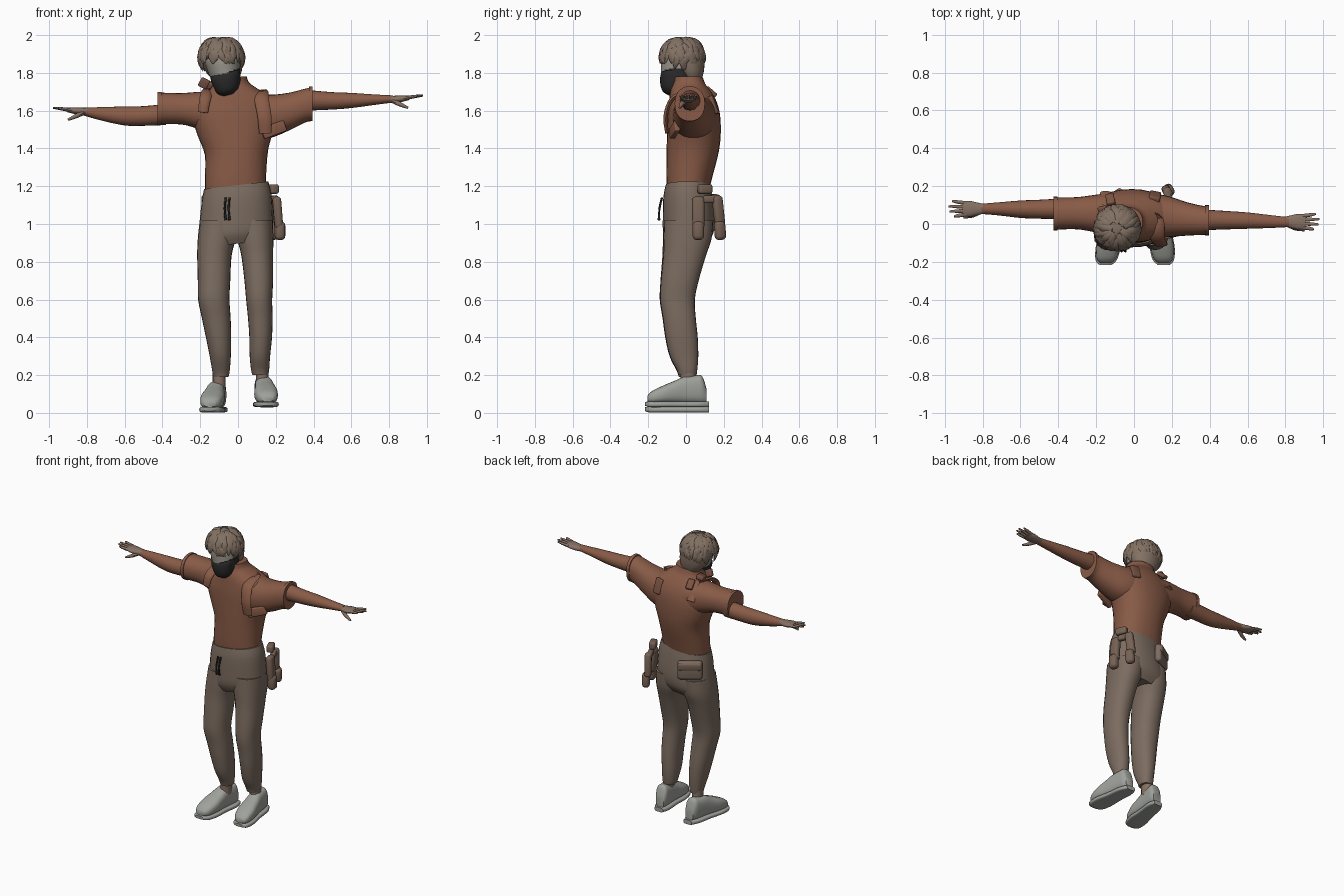
import bpy, bmesh, math, random
from mathutils import Vector, Matrix

random.seed(4)


def mat(name, r, g, b):
    m = bpy.data.materials.new(name)
    m.diffuse_color = (r, g, b, 1)
    return m


SHIRT = mat("rust brown", .25, .105, .063)
STRAP = mat("dark rust", .19, .085, .055)
PANTS = mat("taupe", .2, .15, .117)
POUCH = mat("pouch brown", .185, .122, .09)
HAIR = mat("ash brown hair", .225, .165, .125)
MASK = mat("black", .022, .022, .022)
SKIN = mat("hand skin", .24, .165, .125)
FACE = mat("pale face", .31, .29, .25)
SHOE = mat("light grey", .35, .36, .33)


def smooth(rows, k=4):
    """Catmull-Rom resampling of a list of equal-length tuples."""
    out = []
    for i in range(len(rows) - 1):
        a, b, c, d = (rows[max(i - 1, 0)], rows[i], rows[i + 1], rows[min(i + 2, len(rows) - 1)])
        for s in range(k):
            t = s / k
            out.append(tuple(q + .5 * t * (r - p + t * (2 * p - 5 * q + 4 * r - w + t * (3 * (q - r) + w - p)))
                             for p, q, r, w in zip(a, b, c, d)))
    return out + [rows[-1]]


def ring(c, u, v, n, e):
    f = lambda x: math.copysign(abs(x) ** e, x)
    return [Vector(c) + Vector(u) * f(math.cos(2 * math.pi * i / n)) + Vector(v) * f(math.sin(2 * math.pi * i / n))
            for i in range(n)]


def finish(bm, name, mats):
    bmesh.ops.recalc_face_normals(bm, faces=bm.faces)
    me = bpy.data.meshes.new(name)
    bm.to_mesh(me)
    bm.free()
    for m in mats:
        me.materials.append(m)
    ob = bpy.data.objects.new(name, me)
    bpy.context.collection.objects.link(ob)
    bpy.ops.object.select_all(action='DESELECT')
    ob.select_set(True)
    bpy.context.view_layer.objects.active = ob
    bpy.ops.object.shade_smooth_by_angle(angle=math.radians(45))
    return ob


def skin(name, parts, *mats):
    """Bridge each list of rings into a capped tube."""
    bm = bmesh.new()
    for rings in parts:
        vs = [[bm.verts.new(p) for p in r] for r in rings]
        n = len(vs[0])
        for a, b in zip(vs, vs[1:]):
            for i in range(n):
                bm.faces.new((a[i], a[(i + 1) % n], b[(i + 1) % n], b[i]))
        bm.faces.new(vs[0])
        bm.faces.new(vs[-1])
    return finish(bm, name, mats)


def loft(rows, axis, n=28, e=.9, k=4, tilt=0):
    """Rows are (x, y, z, half size a, half size b), rings square to an axis."""
    out = []
    for x, y, z, a, b in smooth(rows, k):
        u, v = {'z': ((a, 0, tilt * a), (0, b, 0)), 'x': ((0, a, 0), (0, 0, b)), 'y': ((a, 0, 0), (0, 0, b))}[axis]
        out.append(ring((x, y, z), u, v, n, e))
    return out


def tube(rows, n=8, k=2, up=(0, 0, 1)):
    """Rings square to the path: a is the sideways and b the other half size."""
    rows, out = smooth(rows, k), []
    for i, r in enumerate(rows):
        t = (Vector(rows[min(i + 1, len(rows) - 1)][:3]) - Vector(rows[max(i - 1, 0)][:3])).normalized()
        s = t.cross(Vector(up))
        s = s.normalized() if s.length > .05 else Vector((1, 0, 0))
        out.append(ring(r[:3], s * r[3], s.cross(t) * r[4], n, 1))
    return out


def box(name, loc, size, m, rot=(0, 0, 0), bevel=.012):
    bm = bmesh.new()
    bmesh.ops.create_cube(bm, size=1)
    bmesh.ops.scale(bm, vec=size, verts=bm.verts)
    bmesh.ops.bevel(bm, geom=bm.edges[:], offset=bevel, segments=3, profile=.5, affect='EDGES')
    ob = finish(bm, name, [m])
    ob.location, ob.rotation_euler = loc, rot
    return ob


# Shirt body, high collar and two short sleeves
skin("shirt_body", [loft([(-.013, .01, 1.17, .162, .11), (-.013, .018, 1.25, .162, .122), (-.008, .035, 1.38, .168, .138),
                          (-.012, .042, 1.48, .2, .142), (-.015, .042, 1.58, .225, .138), (-.018, .036, 1.65, .2, .125),
                          (-.028, .025, 1.7, .14, .108), (-.038, .015, 1.74, .098, .088),
                          (-.042, .01, 1.775, .088, .08)], 'z', tilt=.08)], SHIRT)
skin("sleeve_left", [loft([(-.08, .05, 1.58, .12, .12), (-.2, .055, 1.6, .1, .1), (-.3, .057, 1.61, .085, .083),
                           (-.422, .055, 1.612, .085, .084)], 'x')], SHIRT)
skin("sleeve_right", [loft([(.06, .045, 1.57, .12, .13), (.17, .04, 1.57, .11, .115), (.27, .028, 1.595, .09, .1),
                            (.35, .02, 1.625, .078, .09), (.39, .02, 1.635, .076, .088)], 'x')], SHIRT)
skin("cuff_bands", [loft([(-.425, .055, 1.612, .089, .088), (-.405, .055, 1.612, .089, .088)], 'x', k=1),
                    loft([(.375, .02, 1.635, .08, .092), (.395, .02, 1.637, .08, .092)], 'x', k=1)], SHIRT)

# Long-sleeved arms
skin("arms", [loft([(-.38, .08, 1.58, .055, .056), (-.5, .078, 1.572, .05, .052), (-.6, .078, 1.572, .046, .05),
                    (-.72, .08, 1.583, .034, .036), (-.82, .08, 1.595, .026, .02)], 'x', 20, 1),
              loft([(.36, .022, 1.655, .055, .055), (.5, .02, 1.652, .048, .046), (.6, .018, 1.654, .043, .04),
                    (.72, .013, 1.658, .034, .028), (.82, .01, 1.662, .026, .019)], 'x', 20, 1)], SHIRT)


# Hands: palm, four fingers and thumb
def hand(name, s, y, z, rise):
    parts = [loft([(s * .79, y, z, .024, .018), (s * .83, y, z, .034, .019), (s * .87, y, z + rise * .2, .042, .017),
                   (s * .905, y, z + rise * .4, .036, .012)], 'x', 16, .9)]
    for i, length in enumerate((.95, .975, .98, .96)):
        o = (i - 1.5) * .02
        parts.append(tube([(s * .885, y + o, z + rise * .3, .01, .01), (s * .93, y + o * 1.2, z + rise * .7, .0095, .009),
                           (s * length, y + o * 1.35, z + rise, .005, .005)]))
    parts.append(tube([(s * .815, y - .015, z - .005, .014, .013), (s * .855, y - .035, z - .025, .012, .012),
                       (s * .9, y - .045, z - .045, .006, .006)]))
    skin(name, parts, SKIN)


hand("hand_left", -1, .08, 1.597, .018)
hand("hand_right", 1, .012, 1.66, .02)

# Trousers: hips and two legs
skin("trouser_hips", [loft([(-.01, .01, 1.205, .17, .118), (-.008, .01, 1.14, .184, .13), (-.01, .015, 1.03, .194, .138),
                            (-.014, .012, .95, .196, .132), (-.015, .005, .895, .17, .1)], 'z', tilt=.12)], PANTS)
skin("trouser_legs", [
    loft([(-.1, .013, 1.02, .1, .13), (-.113, .005, .92, .1, .127), (-.125, -.012, .83, .091, .113),
          (-.127, -.035, .7, .086, .1), (-.128, -.047, .6, .083, .092), (-.115, -.037, .5, .076, .087),
          (-.103, -.025, .4, .067, .085), (-.094, -.012, .3, .056, .075), (-.09, .005, .22, .046, .053),
          (-.09, .008, .19, .04, .046)], 'z', 24),
    loft([(.085, .015, 1.02, .1, .13), (.092, .008, .92, .095, .127), (.102, -.008, .83, .084, .113),
          (.11, -.033, .7, .076, .1), (.112, -.045, .6, .069, .092), (.118, -.035, .5, .065, .087),
          (.12, -.023, .4, .06, .085), (.116, -.01, .3, .054, .075), (.117, .005, .23, .048, .055),
          (.118, .008, .2, .042, .048)], 'z', 24)], PANTS)
skin("drawstrings", [tube([(x, -.127, 1.14, .006, .006), (x - .005, -.141, 1.08, .006, .006),
                           (x, -.143, 1.02, .007, .007)]) for x in (-.065, -.045)], MASK)

# Ankles and shoes
skin("ankles", [loft([(x, .012, .12, .034, .04), (x, .01, .23, .034, .04)], 'z', 16)
                for x in (-.1, .128)], SKIN)


def shoe(name, toe, heel, base):
    def at(rows):
        return [(heel + (toe - heel) * (.11 - y) / .32, y, base + (lo + hi) / 2, w, (hi - lo) / 2)
                for y, lo, hi, w in rows]
    skin(name, [loft(at([(-.205, .03, .06, .03), (-.18, .02, .085, .052), (-.12, .02, .115, .062), (-.06, .02, .14, .056),
                         (-.01, .02, .162, .05), (.05, .02, .168, .046), (.085, .02, .165, .042), (.108, .025, .1, .03)]),
                     'y', 24, .75)], SHOE)
    skin(name + "_sole", [loft(at([(-.217, .008, .028, .03), (-.19, 0, .03, .056), (-.12, 0, .03, .066),
                                   (-.03, 0, .03, .056), (.07, 0, .03, .052), (.122, 0, .03, .032)]), 'y', 24, .5)], SHOE)


shoe("shoe_left", -.15, -.1, .002)
shoe("shoe_right", .157, .128, .03)

# Head: pale face with the lower front covered by a black mask
head = skin("head", [loft([(-.035, .01, 1.7, .06, .06), (-.05, -.035, 1.715, .058, .08), (-.062, -.04, 1.76, .076, .09),
                           (-.075, -.032, 1.81, .086, .1), (-.085, -.025, 1.87, .092, .105),
                           (-.092, -.02, 1.93, .08, .085), (-.095, -.02, 1.97, .04, .04)], 'z', 40, 1, 8)], FACE, MASK, HAIR)
for p in head.data.polygons:
    c = p.center
    if c.z < 1.795 + .35 * (c.x + .08):
        p.material_index = 1
skin("mask", [loft([(-.05, -.062, 1.683, .03, .03), (-.055, -.07, 1.705, .055, .055), (-.063, -.075, 1.75, .07, .062),
                    (-.07, -.072, 1.79, .075, .062), (-.073, -.068, 1.805, .06, .05)], 'z', 24, 1, tilt=.25)], MASK)

# Hair: a core and many overlapping tapered locks
skin("hair_core", [loft([(-.065, .035, 1.755, .06, .045), (-.075, .025, 1.8, .092, .068), (-.083, .01, 1.85, .108, .088),
                         (-.09, -.015, 1.89, .113, .11), (-.095, -.018, 1.94, .097, .097),
                         (-.097, -.015, 1.975, .055, .055), (-.097, -.015, 1.985, .02, .02)], 'z', 32, 1)], HAIR)
locks = []
for i in range(130):
    az = i * 2.39996
    front = math.sin(az) < -.35
    e0 = random.uniform(.3, 1.4)
    e1 = max(e0 - random.uniform(.7, 1.1), -.3 if front else -.75)
    twist = random.uniform(-.45, .45)
    rows = []
    for t, r in ((0, .012), (.35, .021), (.7, .016), (1, .002)):
        el, a, s = e0 + (e1 - e0) * t, az + twist * t, .98 + .13 * t * random.uniform(.5, 1)
        rows.append((-.088 + s * .115 * math.cos(el) * math.cos(a), -.02 + s * .113 * math.cos(el) * math.sin(a),
                     min(1.882 + s * .108 * math.sin(el), 1.99), r, r * .45))
    locks.append(tube(rows, 6, 2, (math.cos(az), math.sin(az), .6)))
skin("hair_locks", locks, HAIR)

# Chest and shoulder straps with a buckle
skin("shoulder_straps", [
    tube([(.12, .1, 1.665, .035, .012), (.125, .0, 1.695, .037, .012), (.125, -.075, 1.66, .038, .012),
          (.14, -.108, 1.57, .037, .012), (.145, -.1, 1.48, .033, .01)], 10, 4, (0, -1, .3)),
    tube([(-.15, .165, 1.6, .03, .012), (-.15, .1, 1.685, .032, .012), (-.16, .0, 1.7, .032, .012),
          (-.175, -.075, 1.66, .03, .012), (-.185, -.088, 1.59, .026, .01)], 10, 4, (0, -1, .3))], SHIRT)
box("sleeve_flap", (.19, -.06, 1.5), (.13, .03, .06), SHIRT, (0, -.35, .25), .008)
box("shoulder_buckle", (-.16, .06, 1.735), (.05, .07, .03), STRAP, (.2, -.3, .2), .008)
box("buckle_loop", (-.18, .0, 1.745), (.05, .03, .05), STRAP, (.3, .5, 0), .008)
box("buckle_tab", (-.125, .13, 1.7), (.045, .07, .025), STRAP, (-.7, 0, .2), .008)
box("back_tab", (.11, .145, 1.63), (.06, .03, .1), STRAP, (.35, 0, -.2), .008)

# Belt pouches on the right hip and a pocket on the left rear
box("belt_clip", (.185, .1, 1.185), (.045, .075, .05), POUCH, (0, 0, .4))
box("front_pouch", (.21, .065, 1.06), (.045, .065, .17), POUCH, (0, -.08, .1), .018)
box("front_pouch_base", (.222, .065, .965), (.055, .06, .1), POUCH, (0, 0, .1), .022)
box("pouch_link", (.185, .135, 1.13), (.035, .1, .04), POUCH, (0, 0, .4))
box("rear_pouch", (.175, .172, 1.07), (.045, .055, .16), POUCH, (.12, 0, .5), .018)
box("rear_pouch_base", (.185, .18, .965), (.05, .06, .1), POUCH, (.1, 0, .5), .022)
box("rear_pocket", (-.12, .127, 1.095), (.16, .045, .125), PANTS, (0, 0, .58), .018)
box("rear_pocket_flap", (-.124, .134, 1.125), (.15, .045, .05), POUCH, (0, 0, .58), .012)
